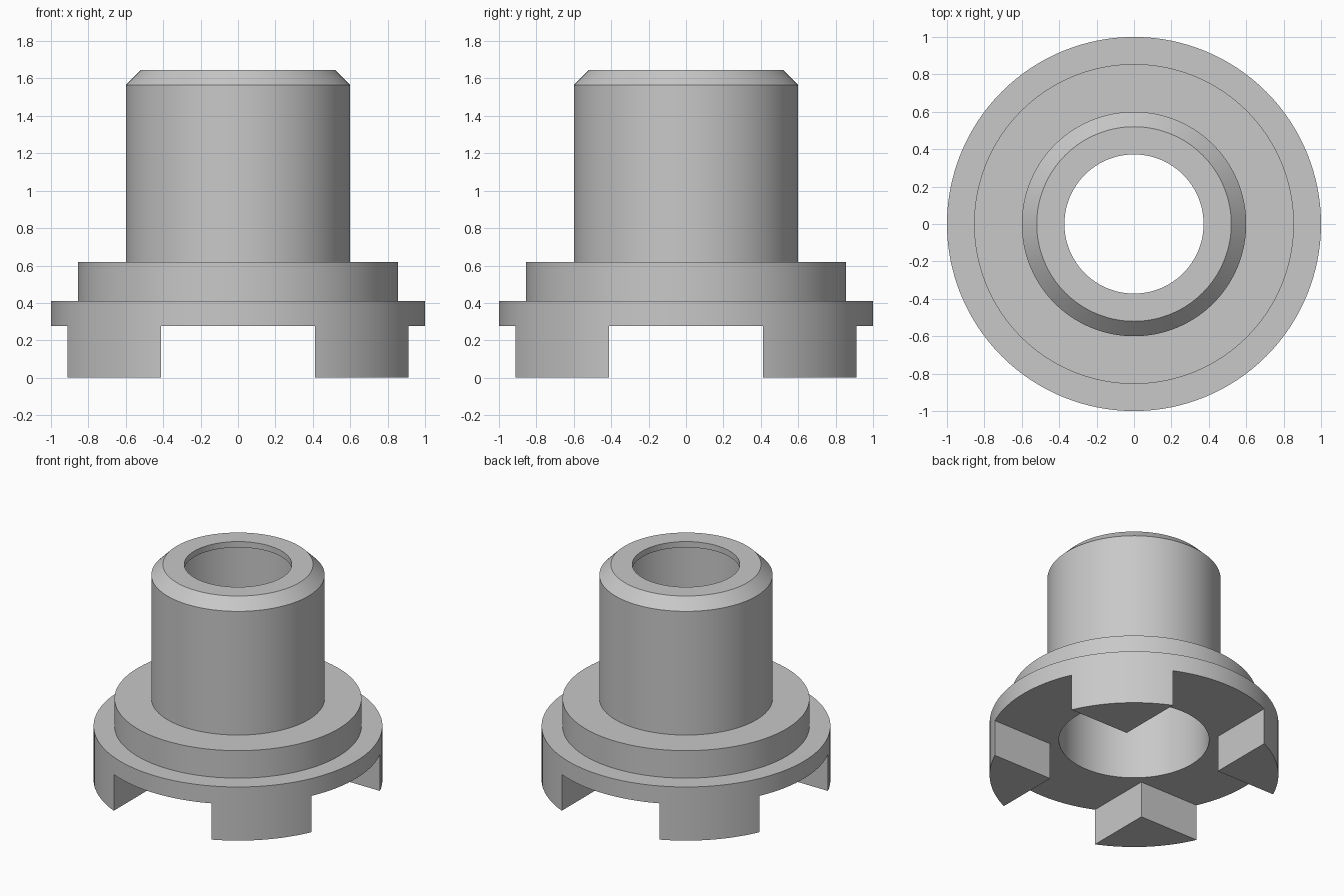
import bpy, bmesh, math

if "Cube" in bpy.data.objects:
    bpy.data.objects.remove(bpy.data.objects["Cube"])

SEG = 128
SLOT = 0.412      # half width of the crossing slots
SLOT_TOP = 0.277  # underside of the flange

steel = bpy.data.materials.new("plain grey")
steel.diffuse_color = (0.58, 0.58, 0.58, 1)
steel.use_nodes = True
steel.node_tree.nodes["Principled BSDF"].inputs["Base Color"].default_value = steel.diffuse_color


def add_object(name, bm):
    bmesh.ops.recalc_face_normals(bm, faces=bm.faces[:])
    mesh = bpy.data.meshes.new(name)
    bm.to_mesh(mesh)
    bm.free()
    ob = bpy.data.objects.new(name, mesh)
    bpy.context.collection.objects.link(ob)
    return ob


def lathe(name, profile):
    """Revolve a closed (radius, z) profile about the z axis."""
    bm = bmesh.new()
    rings = []
    for r, z in profile:
        rings.append([bm.verts.new((r * math.cos(2 * math.pi * i / SEG),
                                    r * math.sin(2 * math.pi * i / SEG), z))
                      for i in range(SEG)])
    for k, a in enumerate(rings):
        b = rings[(k + 1) % len(rings)]
        for i in range(SEG):
            j = (i + 1) % SEG
            bm.faces.new((a[i], a[j], b[j], b[i]))
    return add_object(name, bm)


# Hollow hub: flange, shoulder, chamfered sleeve, wide bore with a thin top lip
hub = lathe("flanged_hub", [
    (0.52, 0.0), (1.0, 0.0), (1.0, 0.41), (0.855, 0.41), (0.855, 0.62),
    (0.60, 0.62), (0.60, 1.565), (0.52, 1.645), (0.372, 1.645),
    (0.372, 1.60), (0.52, 1.60)])
hub.data.materials.append(steel)

# Plus-shaped cutter leaves four corner legs under the flange
s, e = SLOT, 1.2
plus = [(s, -e), (s, -s), (e, -s), (e, s), (s, s), (s, e),
        (-s, e), (-s, s), (-e, s), (-e, -s), (-s, -s), (-s, -e)]
bm = bmesh.new()
base = bm.faces.new([bm.verts.new((x, y, -0.2)) for x, y in plus])
ext = bmesh.ops.extrude_face_region(bm, geom=[base])
for v in ext["geom"]:
    if isinstance(v, bmesh.types.BMVert):
        v.co.z = SLOT_TOP
cutter = add_object("slot_cutter", bm)
cutter.hide_render = True

cut = hub.modifiers.new("slots", "BOOLEAN")
cut.operation = "DIFFERENCE"
cut.solver = "EXACT"
cut.object = cutter
bpy.context.view_layer.objects.active = hub
hub.select_set(True)
bpy.ops.object.modifier_apply(modifier=cut.name)
bpy.data.objects.remove(cutter)

# Smooth round walls, sharp steps
bpy.ops.object.shade_smooth_by_angle(angle=math.radians(30))
